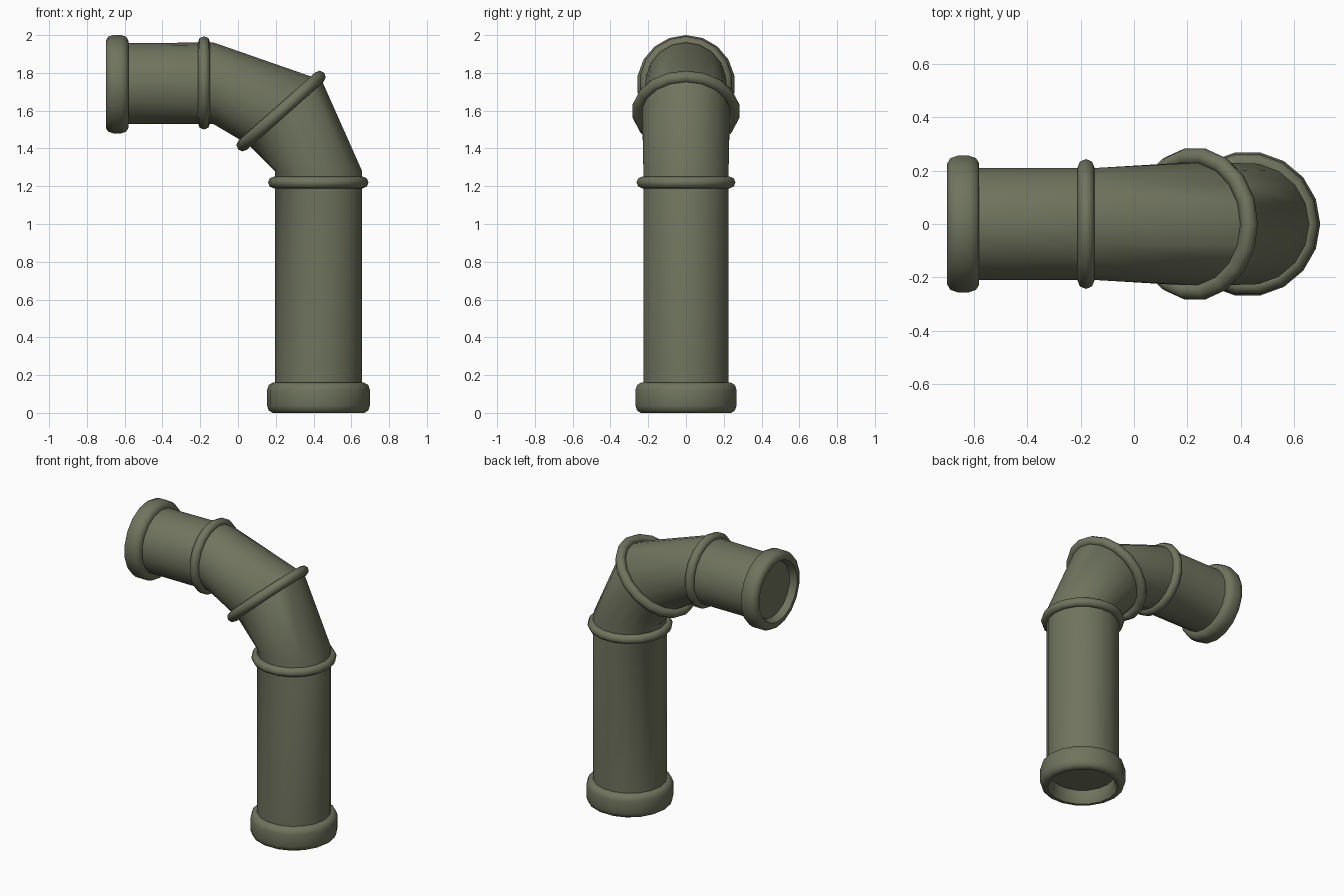
import bpy, bmesh, math
from mathutils import Vector

if "Cube" in bpy.data.objects:
    bpy.data.objects.remove(bpy.data.objects["Cube"])

SEG = 18
green = bpy.data.materials.new("olive_green")
green.diffuse_color = (0.160, 0.174, 0.112, 1)
green.use_nodes = True
green.node_tree.nodes["Principled BSDF"].inputs["Base Color"].default_value = green.diffuse_color

HORIZ = (0, 0, 1)            # section direction of the horizontal pipe
MITRE = (0.748, 0, 0.664)    # section direction of the elbow joint
VERT = (1, 0, 0)             # section direction of the vertical pipe


def loop(bm, centre, u, ru, ry, h=0.0):
    """Elliptical loop spanned by u and y, shifted h along its axis."""
    c, u = Vector(centre), Vector(u)
    n = Vector((-u.z, 0, u.x))
    out = []
    for i in range(SEG):
        a = 2 * math.pi * i / SEG
        out.append(bm.verts.new(c + u * ru * math.cos(a)
                                + Vector((0, ry * math.sin(a), 0)) + n * h))
    return out


def skin(bm, loops, closed=False):
    pairs = list(zip(loops, loops[1:]))
    if closed:
        pairs.append((loops[-1], loops[0]))
    for a, b in pairs:
        for i in range(SEG):
            j = (i + 1) % SEG
            bm.faces.new((a[i], a[j], b[j], b[i]))


def finish(name, bm, angle):
    bmesh.ops.recalc_face_normals(bm, faces=bm.faces)
    me = bpy.data.meshes.new(name)
    bm.to_mesh(me)
    bm.free()
    me.materials.append(green)
    ob = bpy.data.objects.new(name, me)
    bpy.context.collection.objects.link(ob)
    bpy.ops.object.select_all(action='DESELECT')
    ob.select_set(True)
    bpy.context.view_layer.objects.active = ob
    bpy.ops.object.shade_smooth_by_angle(angle=math.radians(angle))


def band(name, centre, u, profile, stretch=0.0):
    """Closed (radius, height) profile swept round the pipe."""
    bm = bmesh.new()
    skin(bm, [loop(bm, centre, u, r + stretch, r, h) for r, h in profile], True)
    finish(name, bm, 50)


def collar_profile(r_in, r_out, half, b=0.03):
    return [(r_out - b, -half), (r_out - b * 0.3, -half + b * 0.4), (r_out, -half + b * 1.3),
            (r_out, half - b * 1.3), (r_out - b * 0.3, half - b * 0.4), (r_out - b, half),
            (r_in + b * 0.6, half), (r_in, half - b), (r_in, -half + b), (r_in + b * 0.6, -half)]


def round_profile(radius, tube):
    return [(radius + tube * math.cos(k * math.pi / 4), tube * math.sin(k * math.pi / 4))
            for k in range(8)]


# Bent pipe, with its ends closed a little inside the collars
bm = bmesh.new()
sections = [((0.426, 0, 0.09), VERT, 0.231, 0.229),
            ((0.426, 0, 1.28), VERT, 0.231, 0.229),
            ((0.25, 0, 1.59), MITRE, 0.258, 0.235),
            ((-0.13, 0, 1.745), HORIZ, 0.216, 0.214),
            ((-0.655, 0, 1.743), HORIZ, 0.214, 0.213)]
loops = [loop(bm, *s) for s in sections]
skin(bm, loops)
bm.faces.new(loops[0])
bm.faces.new(loops[-1])
finish("bent_pipe", bm, 40)

# End collars
band("bottom_collar", (0.426, 0, 0.08), VERT, collar_profile(0.205, 0.272, 0.08))
band("side_collar", (-0.64, 0, 1.74), HORIZ, collar_profile(0.188, 0.260, 0.06))

# Rings over the joints
band("lower_ring", (0.425, 0, 1.22), VERT, round_profile(0.235, 0.031))
band("elbow_ring", (0.228, 0, 1.598), MITRE, round_profile(0.254, 0.033), 0.018)
band("upper_ring", (-0.18, 0, 1.747), HORIZ, round_profile(0.215, 0.032))
